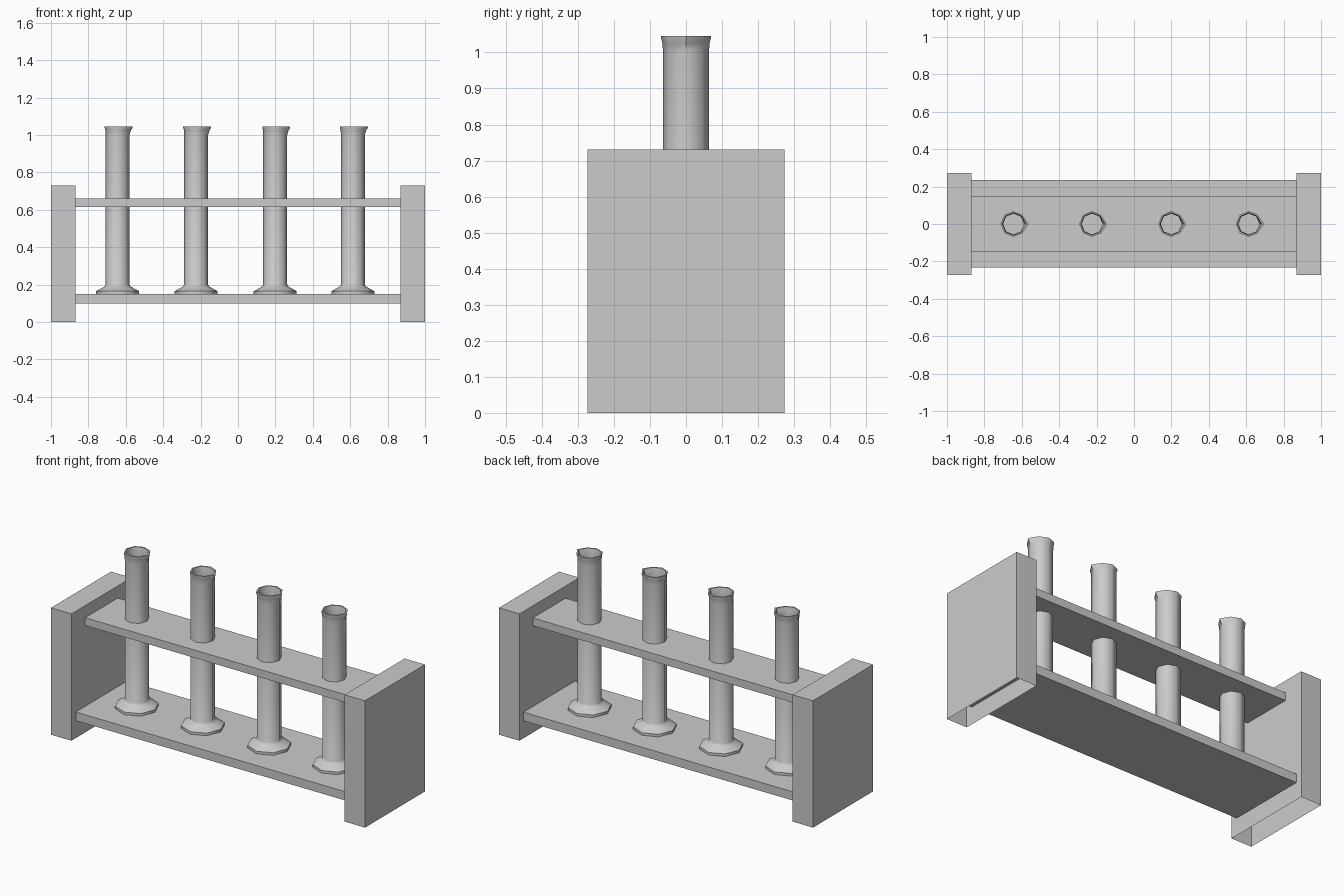
import bpy, bmesh, math

if "Cube" in bpy.data.objects:
    bpy.data.objects.remove(bpy.data.objects["Cube"])

SIDES = 8


def make_box(name, x0, x1, y0, y1, z0, z1, open_bottom=False):
    bm = bmesh.new()
    bmesh.ops.create_cube(bm, size=1)
    for v in bm.verts:
        v.co.x = x1 if v.co.x > 0 else x0
        v.co.y = y1 if v.co.y > 0 else y0
        v.co.z = z1 if v.co.z > 0 else z0
    bm.normal_update()
    if open_bottom:
        down = [f for f in bm.faces if f.normal.z < -0.5]
        bmesh.ops.delete(bm, geom=down, context='FACES_ONLY')
    me = bpy.data.meshes.new(name)
    bm.to_mesh(me)
    bm.free()
    ob = bpy.data.objects.new(name, me)
    bpy.context.collection.objects.link(ob)
    return ob


def make_cylinder_mesh(name, profile):
    """Lathe a (radius, z, spout pull) profile with eight sides."""
    bm = bmesh.new()
    rings = []
    for r, z, pull in profile:
        ring = []
        for i in range(SIDES):
            a = 2 * math.pi * i / SIDES
            extra = pull if i == 0 else 0
            ring.append(bm.verts.new((r * math.cos(a) + extra, r * math.sin(a), z)))
        rings.append(ring)
    for lo, hi in zip(rings, rings[1:]):
        for i in range(SIDES):
            j = (i + 1) % SIDES
            bm.faces.new((lo[i], lo[j], hi[j], hi[i]))
    bm.faces.new(rings[0][::-1])
    bm.faces.new(rings[-1])
    bmesh.ops.recalc_face_normals(bm, faces=bm.faces)
    me = bpy.data.meshes.new(name)
    bm.to_mesh(me)
    bm.free()
    return me


# End panels, open underneath
make_box("left_end_panel", -1, -0.87, -0.273, 0.273, 0, 0.73, True)
make_box("right_end_panel", 0.87, 1, -0.273, 0.273, 0, 0.73, True)

# Shelves, tucked slightly into the panels
make_box("lower_shelf", -0.885, 0.885, -0.233, 0.235, 0.10, 0.15)
make_box("upper_shelf", -0.885, 0.885, -0.147, 0.15, 0.615, 0.66)

# Measuring cylinders: foot, body, lip with spout, hollow inside
profile = [
    (0.115, 0.15, 0), (0.115, 0.165, 0), (0.082, 0.183, 0), (0.070, 0.19, 0),
    (0.064, 0.20, 0), (0.064, 1.00, 0), (0.065, 1.025, 0.007),
    (0.069, 1.038, 0.011), (0.069, 1.045, 0.011),
    (0.061, 1.045, 0.009), (0.058, 1.025, 0.006), (0.056, 1.00, 0),
    (0.056, 0.20, 0),
]
mesh = make_cylinder_mesh("measuring_cylinder", profile)
for n, x in enumerate((-0.644, -0.224, 0.199, 0.614), 1):
    ob = bpy.data.objects.new(f"measuring_cylinder_{n}", mesh)
    ob.location.x = x
    bpy.context.collection.objects.link(ob)

# Smooth the round bodies, keep the rims crisp
bpy.ops.object.select_all(action='DESELECT')
ob.select_set(True)
bpy.context.view_layer.objects.active = ob
for p in mesh.polygons:
    p.use_smooth = True
mesh.set_sharp_from_angle(angle=math.radians(50))
